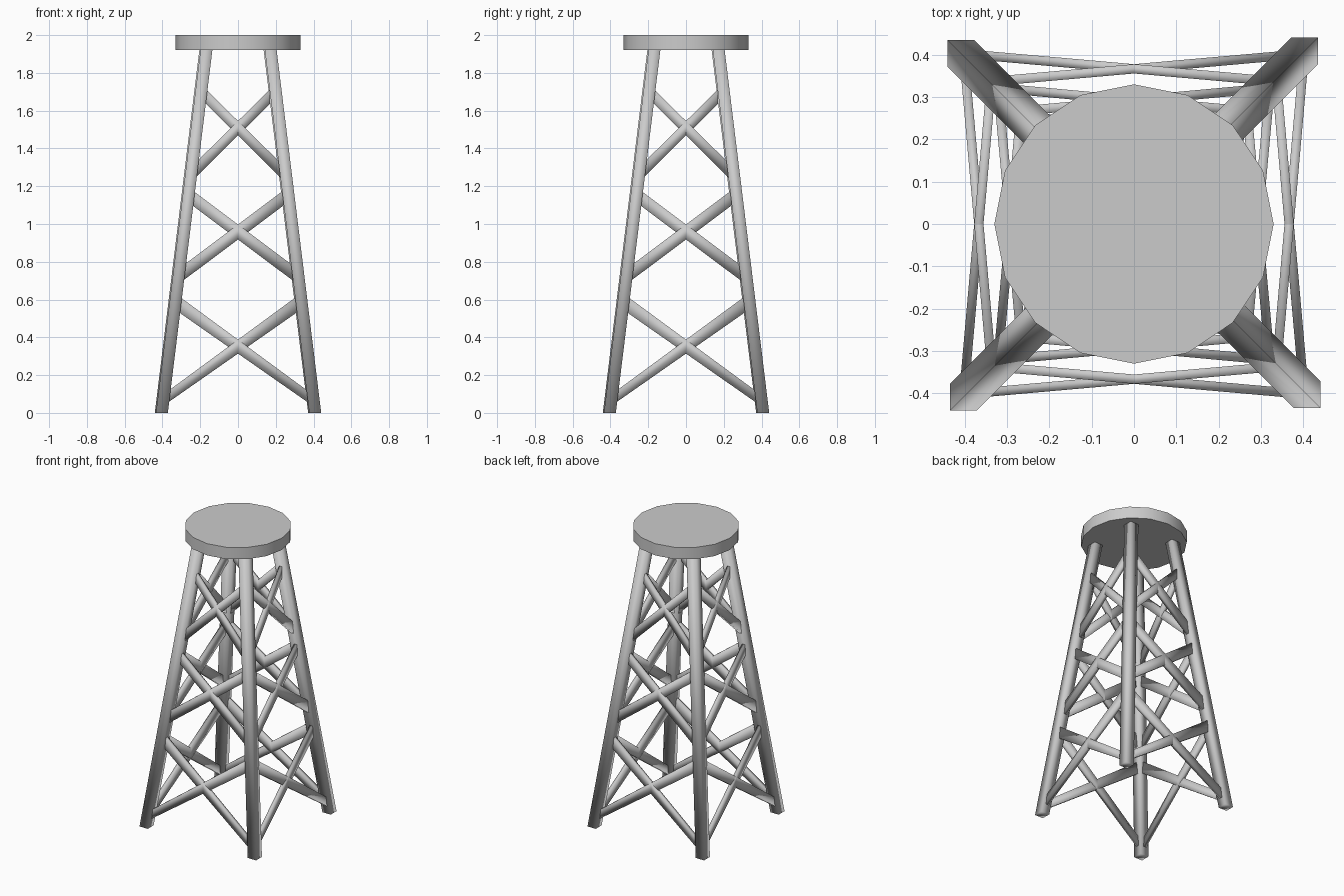
import bpy, bmesh
from math import pi
from mathutils import Vector, Matrix

if "Cube" in bpy.data.objects:
    bpy.data.objects.remove(bpy.data.objects["Cube"])

QUAD = [(-1, -1), (1, -1), (1, 1), (-1, 1)]


def beam(name, a, b, u, v, sizes, turn):
    """Four-sided bar from a to b; u, v span its section, sizes = (u, v) at each end."""
    bm = bmesh.new()
    rings = []
    for c, (su, sv) in zip((a, b), sizes):
        rings.append([bm.verts.new(Vector(c) + Vector(u) * i * su / 2 + Vector(v) * j * sv / 2)
                      for i, j in QUAD])
    for k in range(4):
        n = (k + 1) % 4
        bm.faces.new((rings[0][k], rings[0][n], rings[1][n], rings[1][k]))
    bm.faces.new(rings[0][::-1])
    bm.faces.new(rings[1])
    bmesh.ops.recalc_face_normals(bm, faces=bm.faces)
    bm.transform(Matrix.Rotation(turn, 4, 'Z'))
    for f in bm.faces:
        f.smooth = True
    me = bpy.data.meshes.new(name)
    bm.to_mesh(me)
    bm.free()
    ob = bpy.data.objects.new(name, me)
    bpy.context.collection.objects.link(ob)


def leg_line(z):
    return 0.406 - 0.237 * z / 1.92


# seat: 16-sided disc
bpy.ops.mesh.primitive_cylinder_add(vertices=16, radius=0.33, depth=0.08, location=(0, 0, 1.96))
bpy.context.object.name = "seat"
bpy.ops.object.shade_smooth_by_angle(angle=pi / 6)

# brace tiers: (half width, z) at low end and high end, vertical thickness at each end
TIERS = [((0.385, 0.075), (0.31, 0.573), 0.060, 0.085),
         ((0.31, 0.726), (0.24, 1.137), 0.080, 0.080),
         ((0.23, 1.28), (0.17, 1.675), 0.078, 0.076)]

X, Y, Z = (1, 0, 0), (0, 1, 0), (0, 0, 1)
for side in range(4):
    turn = side * pi / 2
    # splayed square leg
    beam(f"leg_{side}", (0.403, 0.409, 0), (0.166, 0.172, 1.93), X, Y,
         ((0.063, 0.063), (0.063, 0.063)), turn)
    # crossed flat braces on this side
    for t, ((x0, z0), (x1, z1), h0, h1) in enumerate(TIERS):
        for s in (-1, 1):
            beam(f"brace_{side}_{t}_{'left' if s < 0 else 'right'}",
                 (s * x0, leg_line(z0) + 0.004, z0), (-s * x1, leg_line(z1) + 0.004, z1),
                 Y, Z, ((0.022, h0), (0.022, h1)), turn)
